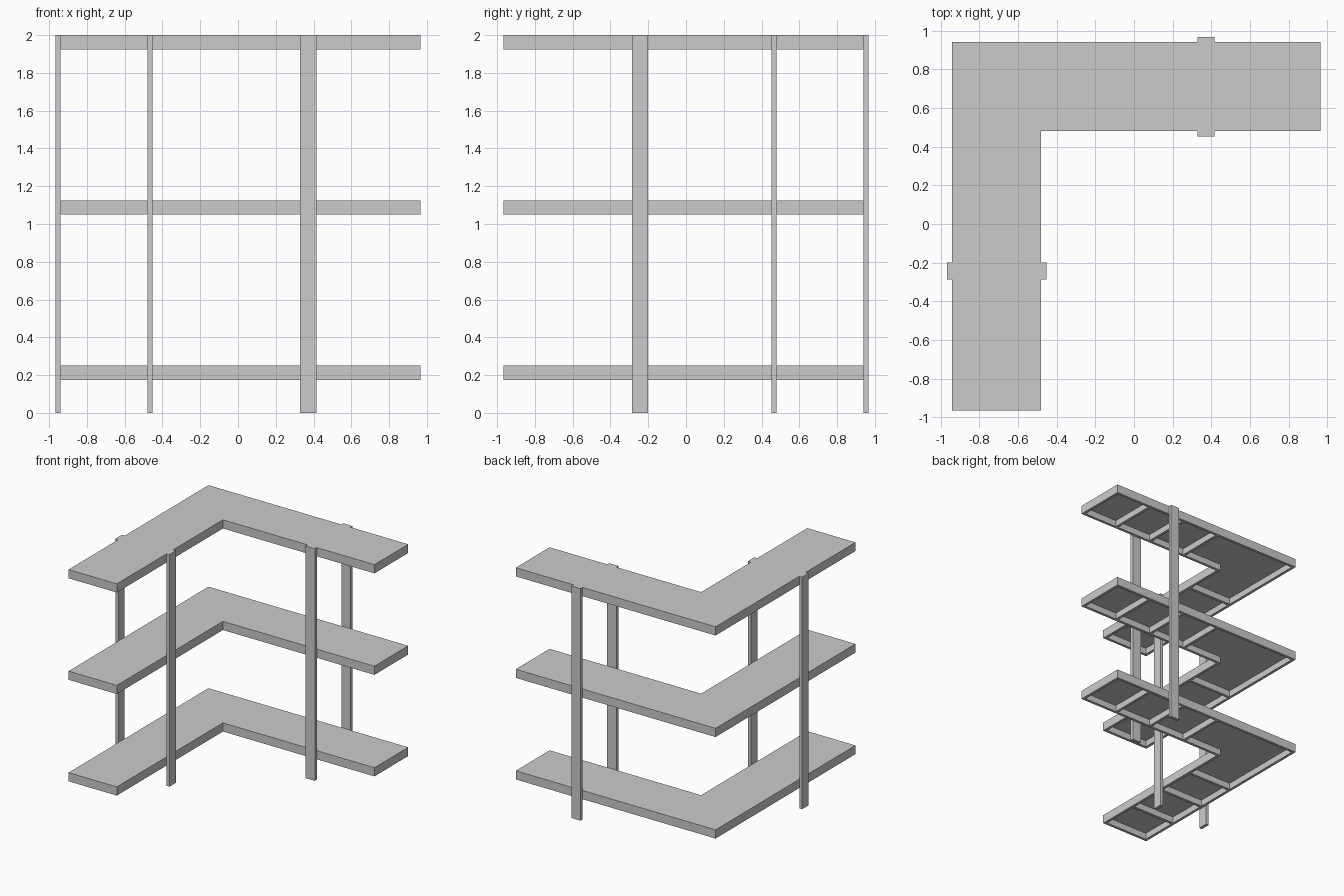
import bpy, bmesh

if "Cube" in bpy.data.objects:
    bpy.data.objects.remove(bpy.data.objects["Cube"])

# Plan limits of the L: outer corner at back left, arms run right and forward
LEFT, BACK = -0.94, 0.94
RIGHT, FRONT = 0.965, -0.965
INNER_X, INNER_Y = -0.48, 0.48
DEPTH, SKIN, RIM = 0.075, 0.02, 0.024


def finish(bm, name):
    bmesh.ops.recalc_face_normals(bm, faces=bm.faces)
    me = bpy.data.meshes.new(name)
    bm.to_mesh(me)
    bm.free()
    ob = bpy.data.objects.new(name, me)
    bpy.context.collection.objects.link(ob)
    return ob


def prism(bm, outline, z0, z1):
    face = bm.faces.new([bm.verts.new((x, y, z0)) for x, y in outline])
    new = bmesh.ops.extrude_face_region(bm, geom=[face])["geom"]
    verts = [v for v in new if isinstance(v, bmesh.types.BMVert)]
    bmesh.ops.translate(bm, verts=verts, vec=(0, 0, z1 - z0))


def box(name, x0, x1, y0, y1, z0, z1):
    bm = bmesh.new()
    prism(bm, [(x0, y0), (x1, y0), (x1, y1), (x0, y1)], z0, z1)
    return finish(bm, name)


def l_outline(i):
    # L outline inset by i on every side
    return [(LEFT + i, FRONT + i), (INNER_X - i, FRONT + i),
            (INNER_X - i, INNER_Y + i), (RIGHT - i, INNER_Y + i),
            (RIGHT - i, BACK - i), (LEFT + i, BACK - i)]


def shelf(name, top):
    # Open-bottomed L tray: solid top, rim underside and recessed ceiling
    bottom, ceiling = top - DEPTH, top - SKIN
    bm = bmesh.new()
    loops = [[bm.verts.new((x, y, z)) for x, y in l_outline(i)]
             for i, z in ((0, top), (0, bottom), (RIM, bottom), (RIM, ceiling))]
    for a, b in zip(loops, loops[1:]):
        for k in range(6):
            n = (k + 1) % 6
            bm.faces.new((a[k], a[n], b[n], b[k]))
    bm.faces.new(loops[0])
    bm.faces.new(loops[-1])
    finish(bm, name)


for level, top in (("bottom", 0.25), ("middle", 1.125), ("top", 2.0)):
    shelf(level + "_shelf", top)
    # Cross battens under each arm
    for k in range(1, 4):
        d = 0.36 * k
        h = RIM / 2
        z0, z1 = top - DEPTH, top - SKIN
        box(f"{level}_right_batten_{k}", RIGHT - d - h, RIGHT - d + h,
            INNER_Y + RIM, BACK - RIM, z0, z1)
        box(f"{level}_front_batten_{k}", LEFT + RIM, INNER_X - RIM,
            FRONT + d - h, FRONT + d + h, z0, z1)

# Flat posts fixed to both sides of each arm
POST = 0.027
for side, y in (("back", BACK), ("inner", INNER_Y - POST)):
    box(f"right_arm_{side}_post", 0.328, 0.415, y, y + POST, 0, 2)
for side, x in (("outer", LEFT - POST), ("inner", INNER_X)):
    box(f"front_arm_{side}_post", x, x + POST, -0.287, -0.2, 0, 2)
